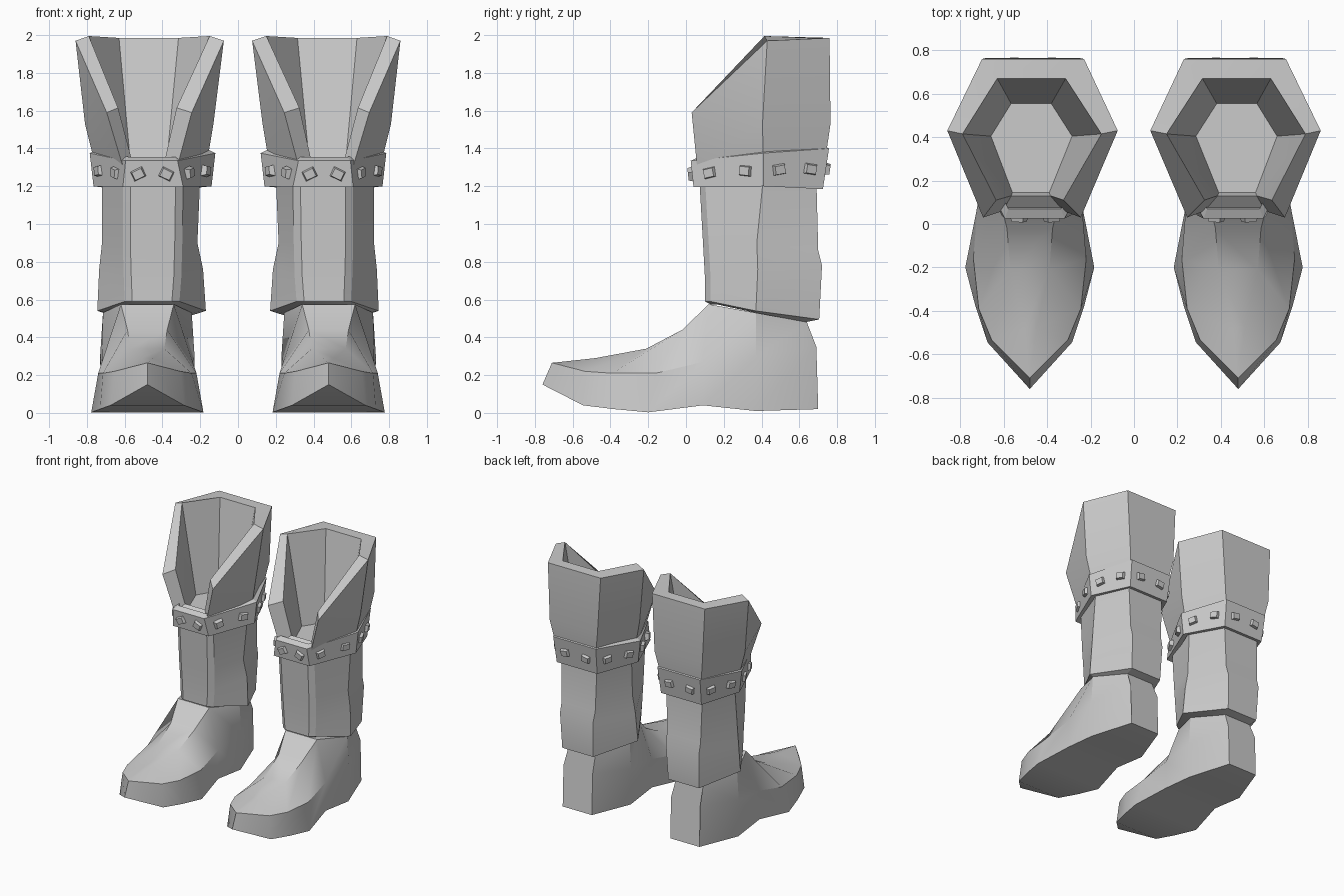
import bpy, bmesh, math
from mathutils import Vector, Matrix

if "Cube" in bpy.data.objects:
    bpy.data.objects.remove(bpy.data.objects["Cube"])

leather = bpy.data.materials.new("grey_leather")
leather.diffuse_color = (0.6, 0.6, 0.6, 1)
leather.use_nodes = True
leather.node_tree.nodes["Principled BSDF"].inputs["Base Color"].default_value = leather.diffuse_color


def make(name, verts, faces, angle=30):
    """Mesh object for the right boot, mirrored to give the left boot."""
    bm = bmesh.new()
    vs = [bm.verts.new(v) for v in verts]
    for f in faces:
        bm.faces.new([vs[i] for i in f])
    bmesh.ops.remove_doubles(bm, verts=bm.verts, dist=0.0005)
    bmesh.ops.recalc_face_normals(bm, faces=bm.faces)
    me = bpy.data.meshes.new(name)
    bm.to_mesh(me)
    bm.free()
    me.materials.append(leather)
    ob = bpy.data.objects.new(name, me)
    bpy.context.collection.objects.link(ob)
    bpy.ops.object.select_all(action='DESELECT')
    ob.select_set(True)
    bpy.context.view_layer.objects.active = ob
    bpy.ops.object.shade_smooth_by_angle(angle=math.radians(angle))
    mod = ob.modifiers.new("left_boot", 'MIRROR')
    mod.use_mirror_merge = False
    return ob


def ring(front, side, back, chamfer=0):
    """Six-sided ring; each argument is (x inner, x outer, y, z)."""
    (a, b, fy, fz), (c, d, sy, sz), (e, f, by, bz) = front, side, back
    if chamfer:
        pts = [(a, fy + .03, fz), (a + chamfer, fy, fz),
               (b - chamfer, fy, fz), (b, fy + .03, fz)]
    else:
        pts = [(a, fy, fz), (b, fy, fz)]
    return pts + [(d, sy, sz), (f, by, bz), (e, by, bz), (c, sy, sz)]


def loft(rings, closed=False):
    """Quads between successive rings, capped or joined end to end."""
    n, m = len(rings[0]), len(rings)
    faces = []
    for k in range(m if closed else m - 1):
        p, q = k * n, (k + 1) % m * n
        faces += [(p + i, p + (i + 1) % n, q + (i + 1) % n, q + i) for i in range(n)]
    if not closed:
        faces += [tuple(range(n)), tuple(range((m - 1) * n, m * n))]
    return [v for r in rings for v in r], faces


# Foot: stations from heel to toe, each with sole, side crease and top points (half width, y, z)
CX = 0.48
stations = [
    [(.13, .70, .02), (.13, .69, .35), (.12, .64, .48)],
    [(.245, .37, .01), (.25, .37, .30), (.235, .37, .53)],
    [(.24, .09, .04), (.24, .09, .27), (.14, .12, .575)],
    [(.297, -.20, .003), (.26, -.16, .21), (.105, -.02, .44)],
    [(.25, -.38, .02), (.235, -.39, .21), (.09, -.21, .34)],
    [(.195, -.545, .04), (.175, -.535, .22), (.03, -.48, .29)],
    [(0, -.76, .15), (0, -.71, .265), (0, -.71, .265)],
]
sections = [[(CX - w, y, z) for w, y, z in s] + [(CX + w, y, z) for w, y, z in reversed(s)]
            for s in stations]
# The toe section is degenerate: weld its points while lofting
fv, ff = [v for s in sections[:-1] for v in s], []
for k in range(5):
    for i in range(6):
        j = (i + 1) % 6
        ff.append((k * 6 + i, k * 6 + j, k * 6 + 6 + j, k * 6 + 6 + i))
ff.append((0, 1, 2, 3, 4, 5))
fv += [(CX, -.76, .15), (CX, -.71, .265)]
tip, top = len(fv) - 2, len(fv) - 1
ff += [(30, 31, top, tip), (31, 32, top), (32, 33, top), (33, 34, top),
       (34, 35, tip, top), (35, 30, tip)]
make("foot", fv, ff, 32)

# Lower shaft, with a turned-in cuff at the ankle
make("shaft", *loft([
    ring((.34, .59, .13, .64), (.25, .70, .37, .60), (.36, .60, .63, .56), .03),
    ring((.34, .59, .13, .575), (.25, .70, .37, .53), (.36, .60, .63, .48), .03),
    ring((.31, .60, .10, .59), (.17, .745, .37, .54), (.335, .61, .705, .495), .04),
    ring((.30, .605, .10, .72), (.185, .735, .38, .76), (.325, .62, .72, .78), .04),
    ring((.295, .61, .09, .90), (.215, .72, .375, .90), (.32, .62, .70, .86), .04),
    ring((.29, .61, .07, 1.25), (.20, .72, .41, 1.25), (.31, .63, .69, 1.25), .04),
]), angle=20)

# Flared upper with a notched front and a tapering hollow
A = ring((.325, .605, .06, 1.29), (.17, .75, .41, 1.29), (.30, .64, .73, 1.29))
B = ring((.245, .695, .03, 1.59), (.13, .81, .405, 1.53), (.255, .68, .765, 1.53))
C = ring((0, 0, 0, 0), (.075, .86, .43, 1.97), (.23, .70, .76, 1.985))[2:]
I = ring((.325, .635, .11, 1.615), (.15, .79, .415, 1.995), (.315, .63, .67, 1.985))
J = [(.385, .13, 1.35), (.565, .13, 1.35)]
apex = (.475, .39, .30)
verts = A + B + C + I + J + [apex]
a, b, c, n, j, ap = 0, 6, 10, 16, 22, 24   # c + 2..5 and n + 0..5 follow ring order
# c is offset so c + 2 is the first stored point of C
faces = [tuple(range(6))]
for i in range(1, 6):                       # outer wall below the flare
    k = (i + 1) % 6
    faces.append((a + i, a + k, b + k, b + i))
for i in (2, 3, 4):                         # outer wall, rim and hollow at sides and back
    faces += [(b + i, b + i + 1, c + i + 1, c + i),
              (c + i, c + i + 1, n + i + 1, n + i),
              (n + i, n + i + 1, ap)]
for f, s in ((0, 5), (1, 2)):               # slanted front edges on either side of the notch
    faces += [(b + f, b + s, c + s), (b + f, c + s, n + s, n + f),
              (n + f, n + s, j + f), (j + f, n + s, ap),
              (a + f, b + f, n + f, j + f)]
faces += [(a, a + 1, j + 1, j), (j, j + 1, ap)]
make("upper", [Vector(v) for v in verts], faces, 20)

# Belt band
low = ring((.29, .61, .04, 1.195), (.14, .765, .41, 1.20), (.285, .645, .725, 1.185))
high = ring((.32, .595, .025, 1.335), (.12, .785, .41, 1.375), (.275, .655, .757, 1.40))
mid = Vector((.46, .40, 0))


def shrink(pts, s, dz):
    return [(mid.x + (x - mid.x) * s, mid.y + (y - mid.y) * s, z + dz) for x, y, z in pts]


make("belt", *loft([low, high, shrink(high, .88, .02), shrink(low, .86, .01)], True), angle=20)

# Studs: two tapered blocks on each side of the belt
sv, sf = [], []
for i in range(6):
    k = (i + 1) % 6
    l0, l1, h0, h1 = (Vector(p) for p in (low[i], low[k], high[i], high[k]))
    along = (l1 - l0 + h1 - h0).normalized()
    normal = along.cross(h0 + h1 - l0 - l1).normalized()
    up = normal.cross(along)
    for t, roll in ((.25, .45), (.75, -.45)):
        if i != 0:
            roll *= .35
        pos = (l0.lerp(l1, t) + h0.lerp(h1, t)) / 2
        rot = Matrix.Rotation(roll, 3, normal)
        u, v = rot @ along, rot @ up
        base = len(sv)
        for depth, s in ((-.015, 1), (.022, .72)):
            for du, dv in ((-1, -1), (1, -1), (1, 1), (-1, 1)):
                sv.append(pos + normal * depth + u * du * .038 * s + v * dv * .031 * s)
        sf += [tuple(base + q for q in f) for f in
               ((0, 1, 2, 3), (4, 5, 6, 7), (0, 1, 5, 4), (1, 2, 6, 5), (2, 3, 7, 6), (3, 0, 4, 7))]
make("belt_studs", sv, sf)
